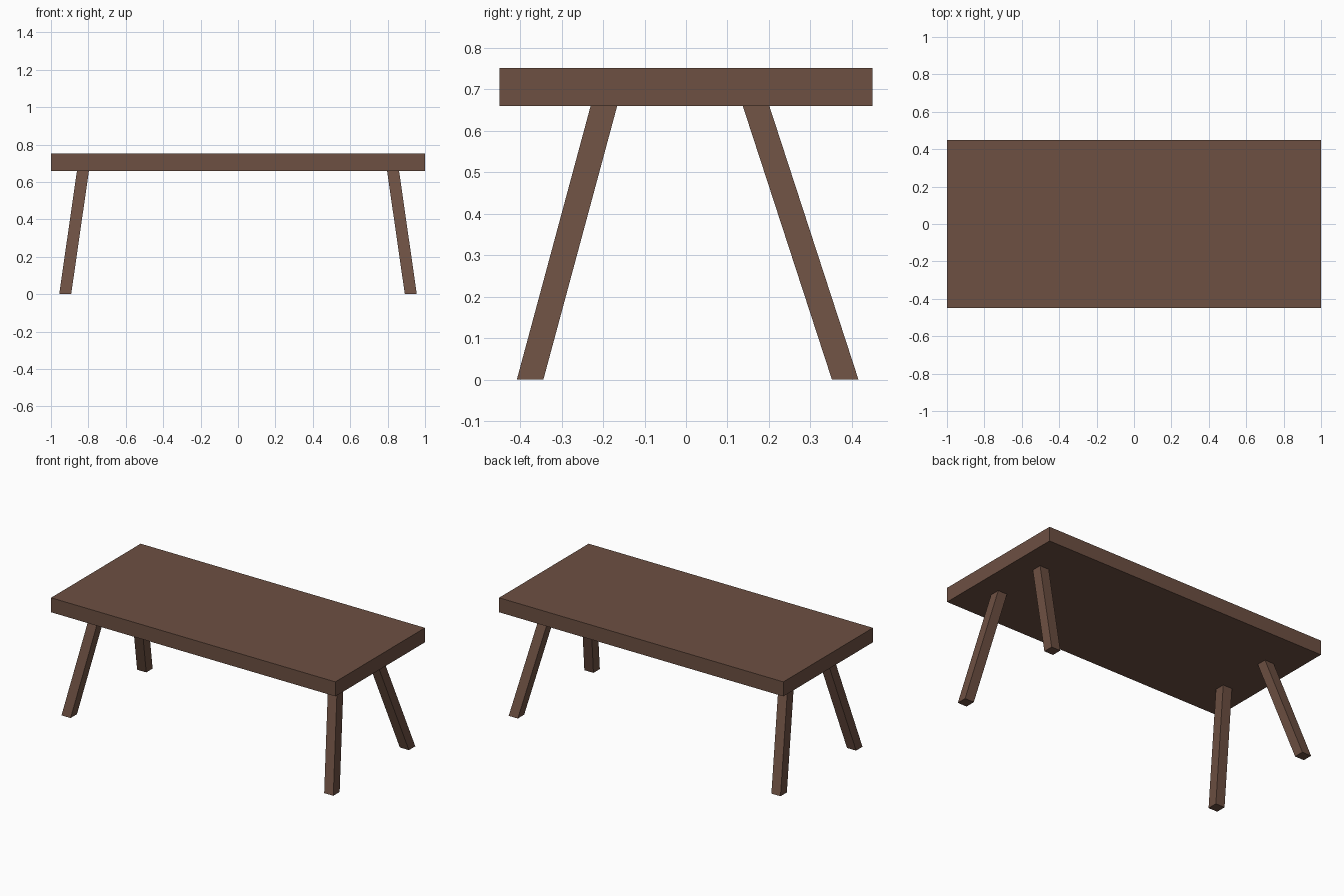
import bpy
import bmesh

if "Cube" in bpy.data.objects:
    bpy.data.objects.remove(bpy.data.objects["Cube"])

wood = bpy.data.materials.new("brown wood")
wood.diffuse_color = (0.153, 0.080, 0.055, 1.0)
wood.use_nodes = True
wood.node_tree.nodes["Principled BSDF"].inputs["Base Color"].default_value = wood.diffuse_color


def slanted_box(name, bottom, top, half_x, half_y):
    """Box between two level rectangles, sheared from bottom centre to top centre."""
    bm = bmesh.new()
    bmesh.ops.create_cube(bm, size=2)
    for v in bm.verts:
        c = top if v.co.z > 0 else bottom
        v.co = (c[0] + v.co.x * half_x, c[1] + v.co.y * half_y, c[2])
    mesh = bpy.data.meshes.new(name)
    bm.to_mesh(mesh)
    bm.free()
    mesh.materials.append(wood)
    obj = bpy.data.objects.new(name, mesh)
    bpy.context.collection.objects.link(obj)
    return obj


UNDERSIDE = 0.66

# Tabletop
slanted_box("tabletop", (0, 0, UNDERSIDE), (0, 0, 0.752), 1.0, 0.45)

# Splayed legs: the back pair leans more than the front pair
for depth, y_foot, y_top in (("front", -0.376, -0.198), ("back", 0.384, 0.169)):
    for side, sx in (("left", -1), ("right", 1)):
        slanted_box(f"{depth}_{side}_leg",
                    (sx * 0.924, y_foot, 0), (sx * 0.829, y_top, UNDERSIDE),
                    0.032, 0.032)
